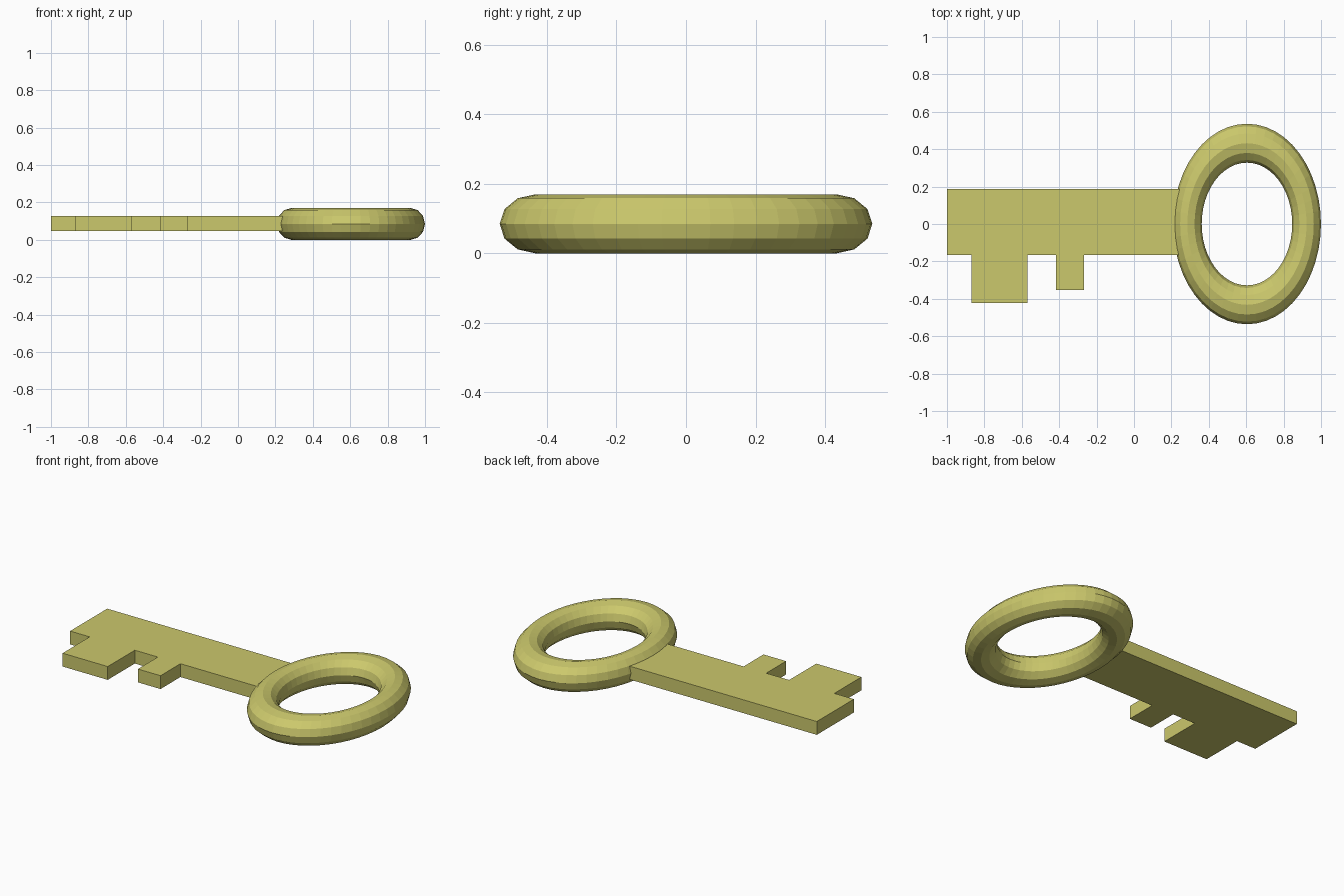
import bpy, bmesh
from math import cos, sin, tau

if "Cube" in bpy.data.objects:
    bpy.data.objects.remove(bpy.data.objects["Cube"])

mat = bpy.data.materials.new("brass")
mat.diffuse_color = (0.6, 0.58, 0.15, 1)
mat.use_nodes = True
mat.node_tree.nodes["Principled BSDF"].inputs["Base Color"].default_value = mat.diffuse_color


def finish(name, bm):
    bmesh.ops.recalc_face_normals(bm, faces=bm.faces)
    mesh = bpy.data.meshes.new(name)
    bm.to_mesh(mesh)
    bm.free()
    mesh.materials.append(mat)
    obj = bpy.data.objects.new(name, mesh)
    bpy.context.collection.objects.link(obj)
    return obj


# Oval ring handle: a torus squashed in x and z
bm = bmesh.new()
N, M = 48, 12
R, r = 0.432, 0.104
rings = []
for i in range(N):
    a = tau * i / N
    loop = []
    for j in range(M):
        b = tau * j / M
        d = R + r * cos(b)
        loop.append(bm.verts.new((0.604 + 0.738 * d * cos(a), d * sin(a),
                                  0.085 + 0.085 * sin(b))))
    rings.append(loop)
for i in range(N):
    p, q = rings[i], rings[(i + 1) % N]
    for j in range(M):
        k = (j + 1) % M
        bm.faces.new((p[j], q[j], q[k], p[k]))
finish("ring_handle", bm)

# Flat shaft with two teeth, extruded from its outline
outline = [(-1, 0.187), (-1, -0.165), (-0.87, -0.165), (-0.87, -0.422),
           (-0.57, -0.422), (-0.57, -0.165), (-0.417, -0.165), (-0.417, -0.354),
           (-0.267, -0.354), (-0.267, -0.165), (0.28, -0.165), (0.28, 0.187)]
bm = bmesh.new()
face = bm.faces.new([bm.verts.new((x, y, 0.046)) for x, y in outline])
top = bmesh.ops.extrude_face_region(bm, geom=[face], use_keep_orig=True)
bmesh.ops.translate(bm, vec=(0, 0, 0.08),
                    verts=[v for v in top["geom"] if isinstance(v, bmesh.types.BMVert)])
finish("toothed_shaft", bm)
